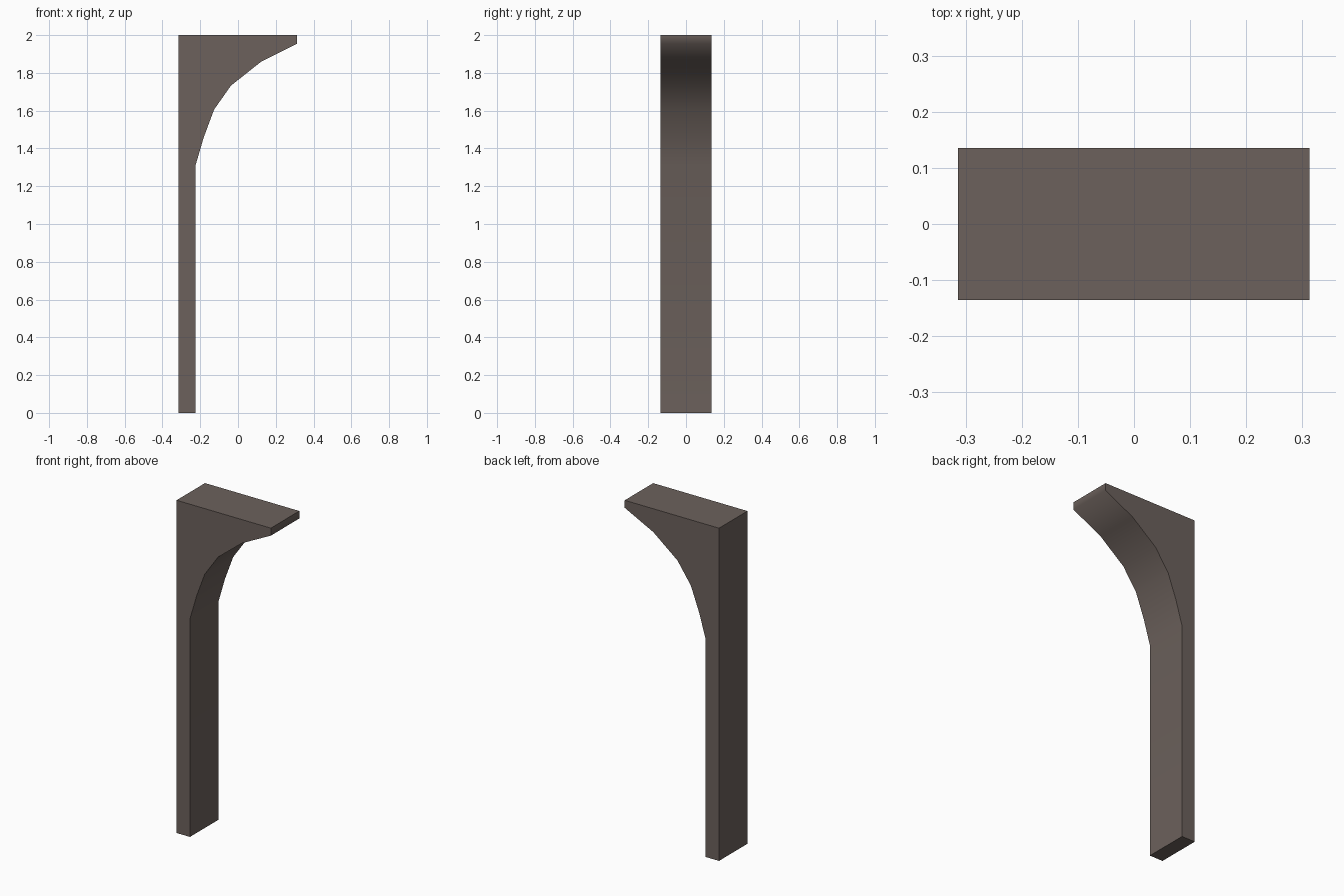
import bpy, bmesh, math

if "Cube" in bpy.data.objects:
    bpy.data.objects.remove(bpy.data.objects["Cube"])

HALF_DEPTH = 0.135

# Side profile: slim post flaring through a curved brace to the top lip
profile = [(-0.314, 0), (-0.225, 0), (-0.225, 1.31), (-0.182, 1.457),
           (-0.127, 1.605), (-0.038, 1.732), (0.122, 1.859),
           (0.313, 1.955), (0.313, 2.0), (-0.314, 2.0)]

# Extrude the profile through its depth
bm = bmesh.new()
face = bm.faces.new([bm.verts.new((x, -HALF_DEPTH, z)) for x, z in profile])
side = bmesh.ops.extrude_face_region(bm, geom=[face])
moved = [v for v in side["geom"] if isinstance(v, bmesh.types.BMVert)]
bmesh.ops.translate(bm, verts=moved, vec=(0, 2 * HALF_DEPTH, 0))
bmesh.ops.recalc_face_normals(bm, faces=bm.faces)

mesh = bpy.data.meshes.new("support_post")
bm.to_mesh(mesh)
bm.free()
post = bpy.data.objects.new("support_post", mesh)
bpy.context.collection.objects.link(post)

# Dark brown-grey finish
mat = bpy.data.materials.new("dark_timber")
mat.diffuse_color = (0.15, 0.12, 0.107, 1)
mat.use_nodes = True
mat.node_tree.nodes["Principled BSDF"].inputs["Base Color"].default_value = mat.diffuse_color
mesh.materials.append(mat)

# Smooth underside running into the lip, sharp square edges
bpy.context.view_layer.objects.active = post
post.select_set(True)
bpy.ops.object.shade_smooth_by_angle(angle=math.radians(70))
